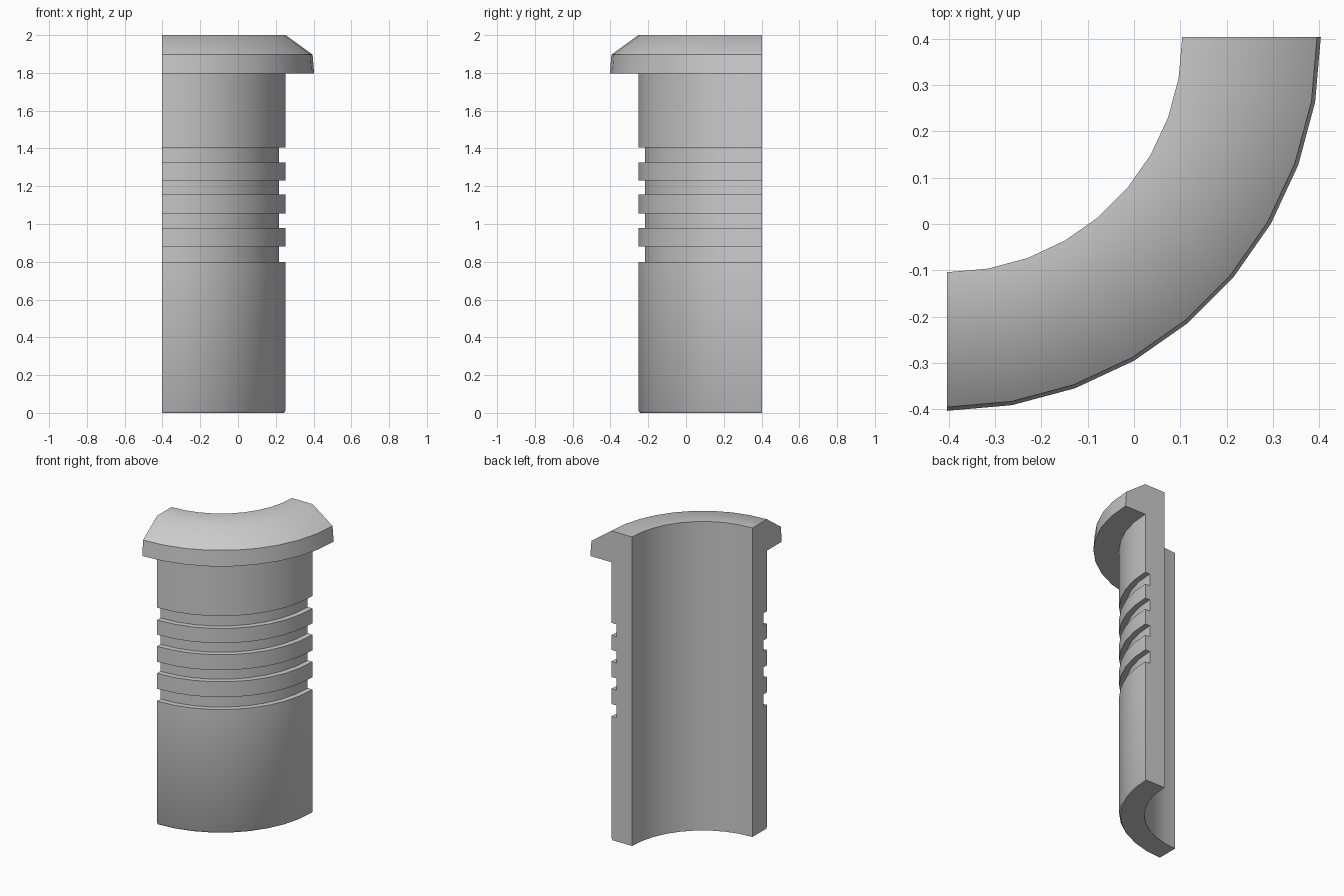
import bpy, bmesh, math

if "Cube" in bpy.data.objects:
    bpy.data.objects.remove(bpy.data.objects["Cube"])

AXIS = (-0.403, 0.403)   # revolve axis of the quarter sleeve
STEPS = 9                # 10 degrees per facet
R_IN, R_BODY, R_GROOVE = 0.507, 0.655, 0.62

# half-section outline as (radius, height)
profile = [(R_IN, 0), (R_BODY - 0.008, 0), (R_BODY, 0.012)]
for low, high in [(0.80, 0.88), (0.88 + 0.1, 1.055), (1.155, 1.23), (1.325, 1.405)]:
    profile += [(R_BODY, low), (R_GROOVE, low), (R_GROOVE, high), (R_BODY, high)]
# flange with sloped top
profile += [(R_BODY, 1.797), (0.806, 1.797), (0.798, 1.897), (R_BODY, 2.0), (R_IN, 2.0)]

# sweep the section through a quarter turn
bm = bmesh.new()
rings = []
for i in range(STEPS + 1):
    a = math.radians(-90 + 90 * i / STEPS)
    rings.append([bm.verts.new((AXIS[0] + r * math.cos(a), AXIS[1] + r * math.sin(a), z))
                  for r, z in profile])
n = len(profile)
for a, b in zip(rings, rings[1:]):
    for j in range(n):
        k = (j + 1) % n
        bm.faces.new((a[j], b[j], b[k], a[k]))

# flat cut ends
bm.faces.new(rings[0])
bm.faces.new(rings[-1][::-1])
bmesh.ops.recalc_face_normals(bm, faces=bm.faces)

mesh = bpy.data.meshes.new("quarter_sleeve")
bm.to_mesh(mesh)
bm.free()
obj = bpy.data.objects.new("quarter_sleeve", mesh)
bpy.context.collection.objects.link(obj)
bpy.context.view_layer.objects.active = obj
obj.select_set(True)
bpy.ops.object.shade_smooth_by_angle(angle=math.radians(40))
